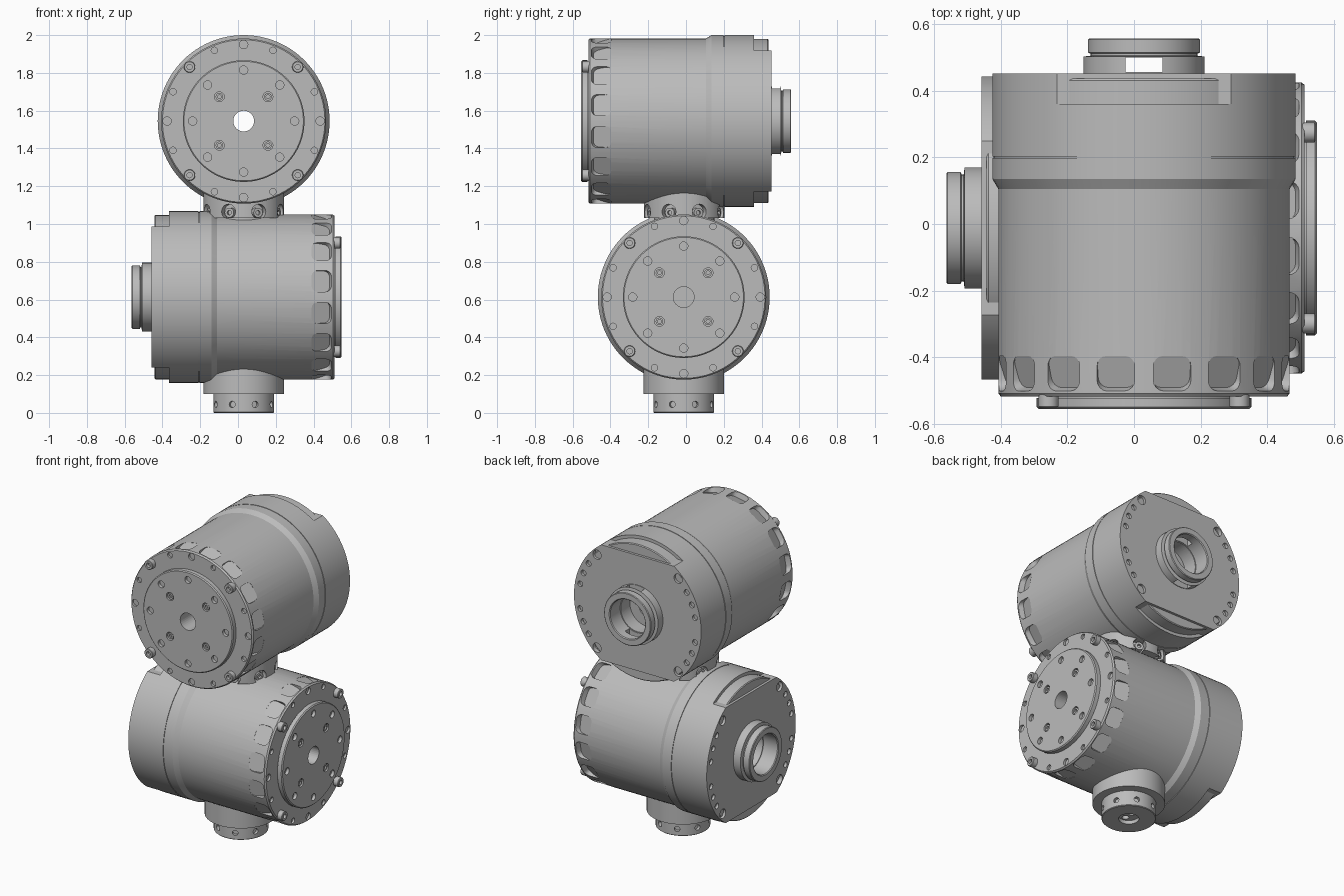
import bpy, bmesh
from math import pi, radians, sin, cos
from mathutils import Matrix, Vector

if "Cube" in bpy.data.objects:
    bpy.data.objects.remove(bpy.data.objects["Cube"])

metal = bpy.data.materials.new("grey metal")
GREY = (0.5, 0.5, 0.5, 1)
metal.diffuse_color = GREY
metal.use_nodes = True
metal.node_tree.nodes["Principled BSDF"].inputs["Base Color"].default_value = GREY

T = Matrix.Translation
TO_Y = Matrix.Rotation(pi / 2, 4, "X")      # local z becomes -y


def lathe(bm, profile, place=Matrix(), seg=96, closed=False):
    """Spin a (radius, height) profile about z."""
    verts = [bm.verts.new((r, 0, z)) for r, z in profile]
    pairs = list(zip(verts, verts[1:])) + ([(verts[-1], verts[0])] if closed else [])
    edges = [bm.edges.new(p) for p in pairs]
    out = bmesh.ops.spin(bm, geom=verts + edges, cent=(0, 0, 0), axis=(0, 0, 1),
                         angle=2 * pi, steps=seg, use_duplicate=False)
    ids = set(verts) | {v for e in bm.edges if e.is_boundary for v in e.verts}
    ids |= {v for v in bm.verts if not v.tag}
    fresh = [v for v in ids if not v.tag]
    bmesh.ops.remove_doubles(bm, verts=fresh, dist=1e-5)
    for v in bm.verts:
        if not v.tag:
            v.co = place @ v.co
            v.tag = True


def rod(bm, place, r, low, high, seg=20):
    bmesh.ops.create_cone(bm, cap_ends=True, segments=seg, radius1=r, radius2=r, depth=high - low,
                          matrix=place @ T((0, 0, (low + high) / 2)))


def polar(radius, deg):
    return T((radius * cos(radians(deg)), radius * sin(radians(deg)), 0))


def make(name, bm):
    bmesh.ops.recalc_face_normals(bm, faces=bm.faces)
    mesh = bpy.data.meshes.new(name)
    bm.to_mesh(mesh)
    bm.free()
    obj = bpy.data.objects.new(name, mesh)
    bpy.context.collection.objects.link(obj)
    mesh.materials.append(metal)
    return obj


def cut(obj, cutter_bm):
    """Subtract the cutter mesh and bake the result."""
    tool = make("cutter", cutter_bm)
    tool.hide_render = True
    mod = obj.modifiers.new("cut", "BOOLEAN")
    mod.operation, mod.solver, mod.object = "DIFFERENCE", "EXACT", tool
    mod.use_self = True
    bpy.context.view_layer.update()
    baked = bpy.data.meshes.new_from_object(obj.evaluated_get(bpy.context.evaluated_depsgraph_get()))
    obj.modifiers.clear()
    obj.data = baked
    bpy.data.objects.remove(tool)


def bore(bm, through):
    """Rear cup and centre hole shared by several parts."""
    rod(bm, Matrix(), 0.12, -0.6, -0.36, 48)
    if through:
        rod(bm, Matrix(), 0.055, -0.4, 0.6, 32)
    else:
        rod(bm, Matrix(), 0.055, 0.42, 0.6, 32)


def motor_unit(prefix, place, stem_t, through):
    parts = []

    def add(name, bm):
        parts.append(make(prefix + "_" + name, bm))
        return parts[-1]

    # Housing drum with raised collar at the rear
    bm = bmesh.new()
    lathe(bm, [(0, -0.436), (0.43, -0.436), (0.435, -0.431), (0.435, -0.36), (0.455, -0.36),
               (0.455, -0.203), (0.451, -0.203), (0.451, -0.198), (0.455, -0.198), (0.455, -0.135),
               (0.437, -0.105), (0.437, 0.508), (0.43, 0.517), (0, 0.517)])
    housing = add("housing", bm)

    # Ring of sloping rounded pockets behind the face
    bm = bmesh.new()
    for i in range(16):
        box = bmesh.new()
        bmesh.ops.create_cube(box, size=1, matrix=Matrix.Diagonal((0.115, 0.1, 0.1, 1)))
        upright = [e for e in box.edges if abs(e.verts[0].co.y - e.verts[1].co.y) > 0.05]
        bmesh.ops.bevel(box, geom=upright, offset=0.03, segments=4, affect="EDGES", profile=0.5)
        spot = (Matrix.Rotation((i + 0.5) * pi / 8, 4, "Z") @ T((0, 0.42, 0.443))
                @ Matrix.Rotation(radians(18), 4, "X") @ T((0, 0.05, 0)))
        box.transform(spot)
        tmp = bpy.data.meshes.new("tmp")
        box.to_mesh(tmp)
        box.free()
        bm.from_mesh(tmp)
        bpy.data.meshes.remove(tmp)
    cut(housing, bm)

    # Rim holes, then the bore
    bm = bmesh.new()
    for i in range(16):
        if i % 4 != 2:
            rod(bm, polar(0.405, i * 22.5), 0.022 if i % 4 == 0 else 0.017, 0.503, 0.6)
    bore(bm, through)
    cut(housing, bm)

    # Rear flange with flats at top and bottom
    bm = bmesh.new()
    rod(bm, Matrix(), 0.455, -0.452, -0.355, 96)
    for s in (1, -1):
        out = bmesh.ops.bisect_plane(bm, geom=bm.verts[:] + bm.edges[:] + bm.faces[:], dist=1e-5,
                                     plane_co=(0, s * 0.373, 0), plane_no=(0, s, 0), clear_outer=True)
        rim = [e for e in out["geom_cut"] if isinstance(e, bmesh.types.BMEdge)]
        bmesh.ops.contextual_create(bm, geom=rim)
    flange = add("rear_flange", bm)
    bm = bmesh.new()
    bore(bm, through)
    for side in (0, 180):
        for deg in (-46, -33, -22, -11, 11, 22, 33, 46):
            rod(bm, polar(0.418, side + deg), 0.03 if abs(deg) > 40 else 0.018, -0.5, -0.425)
    cut(flange, bm)

    # Rear boss ring
    bm = bmesh.new()
    lathe(bm, [(0.125, -0.44), (0.182, -0.44), (0.182, -0.502), (0.16, -0.505), (0.16, -0.511),
               (0.168, -0.514), (0.168, -0.553), (0.164, -0.557), (0.13, -0.557), (0.125, -0.552)],
          seg=64, closed=True)
    boss = add("rear_boss", bm)
    if through:
        bm = bmesh.new()
        bmesh.ops.create_cube(bm, size=1, matrix=T((0, 0, -0.478)) @ Matrix.Diagonal((0.11, 0.6, 0.044, 1)))
        cut(boss, bm)

    # Front output plate with bolt holes
    bm = bmesh.new()
    lathe(bm, [(0, 0.5), (0.313, 0.5), (0.313, 0.522), (0.322, 0.522), (0.322, 0.549), (0.316, 0.555), (0, 0.555)])
    plate = add("output_plate", bm)
    bm = bmesh.new()
    for i in range(8):
        rod(bm, polar(0.27, i * 45), 0.022, 0.535, 0.6)
    for i in range(4):
        rod(bm, polar(0.182, i * 90 + 45), 0.026, 0.53, 0.6)
    bore(bm, through)
    cut(plate, bm)

    # Cap screws on the rim and in the plate
    bm = bmesh.new()
    for i in range(4):
        lathe(bm, [(0, 0.53), (0.014, 0.53), (0.014, 0.55), (0.027, 0.55), (0.03, 0.547), (0.03, 0.5), (0, 0.5)],
              polar(0.405, i * 90 + 45), 20)
        lathe(bm, [(0, 0.54), (0.01, 0.54), (0.01, 0.55), (0.02, 0.55), (0.02, 0.52), (0, 0.52)],
              polar(0.182, i * 90 + 45), 16)
    add("screws", bm)

    # Stem: wide neck and narrow spigot pointing down
    down = T((0, 0, stem_t)) @ TO_Y.inverted() @ Matrix.Rotation(pi, 4, "X")
    down = T((0, 0, stem_t)) @ TO_Y
    bm = bmesh.new()
    lathe(bm, [(0, 0.32), (0.213, 0.32), (0.213, 0.513), (0.16, 0.513), (0.16, 0.609), (0.156, 0.613), (0, 0.613)],
          down, 64)
    stem = add("stem", bm)
    bm = bmesh.new()
    rod(bm, down, 0.06, 0.59, 0.7, 32)
    for s in (1, -1):
        rod(bm, down @ T((s * 0.03, 0, 0)), 0.02, 0.56, 0.6)
    for i in range(8):
        out = down @ Matrix.Rotation((i + 0.5) * pi / 4, 4, "Z") @ Matrix.Rotation(pi / 2, 4, "Y")
        rod(bm, out @ T((-0.568, 0, 0)), 0.017, 0.14, 0.2)
        if through:
            rod(bm, out @ T((-0.48, 0, 0)), 0.04, 0.17, 0.3)
    cut(stem, bm)
    if through:
        # Radial clamp screws in the neck
        bm = bmesh.new()
        for i in range(8):
            out = down @ Matrix.Rotation((i + 0.5) * pi / 4, 4, "Z") @ Matrix.Rotation(pi / 2, 4, "Y")
            lathe(bm, [(0, 0.185), (0.012, 0.185), (0.012, 0.2), (0.026, 0.2), (0.026, 0.16), (0, 0.16)],
                  out @ T((-0.485, 0, 0)), 16)
        add("clamp_screws", bm)

    for obj in parts:
        obj.matrix_world = place
        bpy.ops.object.select_all(action="DESELECT")
        obj.select_set(True)
        bpy.context.view_layer.objects.active = obj
        bpy.ops.object.shade_smooth_by_angle(angle=radians(30))


motor_unit("upper", T((0.03, 0, 1.545)) @ TO_Y, 0.01, True)
motor_unit("lower", T((-0.006, -0.012, 0.613)) @ Matrix.Rotation(pi / 2, 4, "Z") @ TO_Y, 0.036, False)
